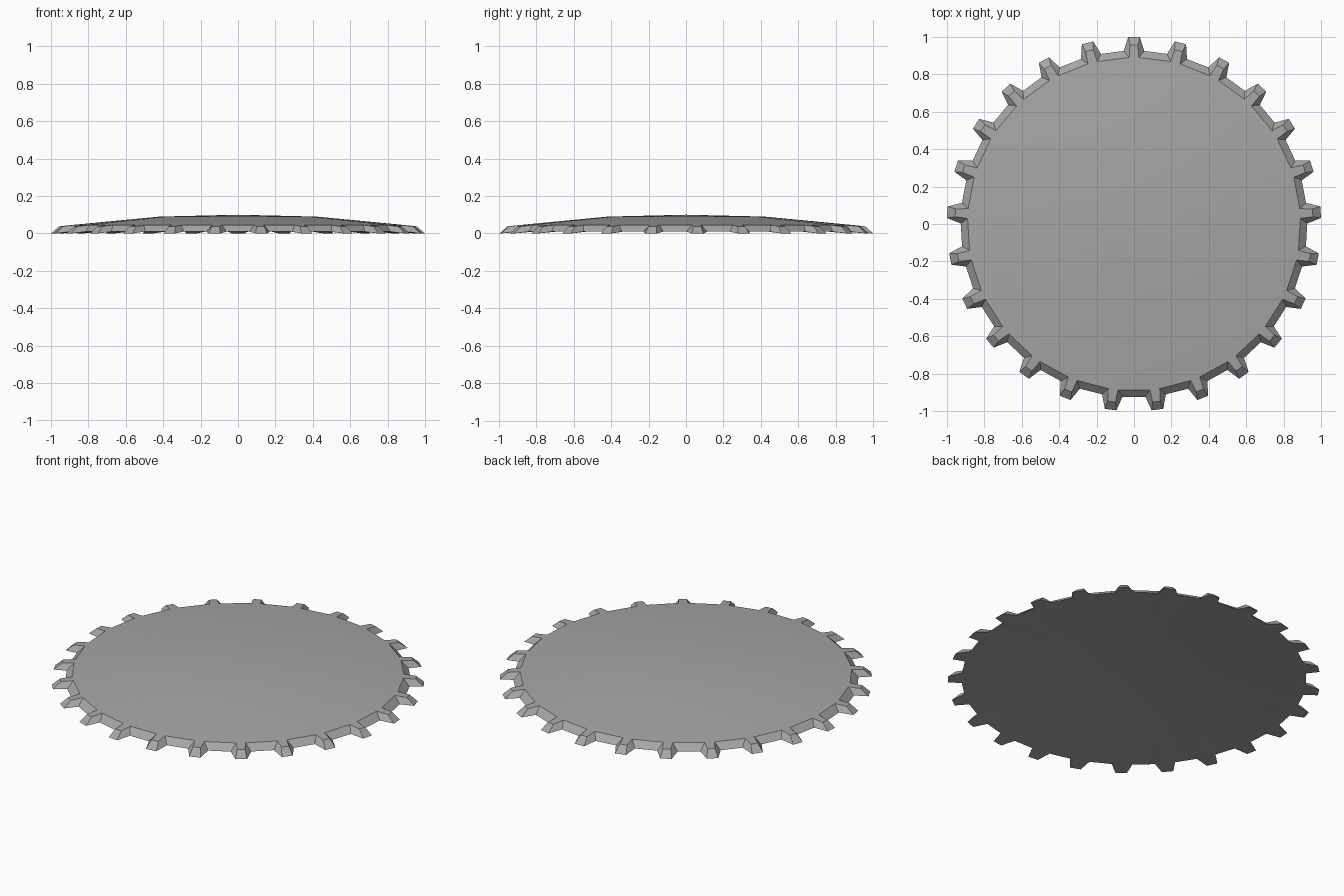
import bpy, bmesh
from math import sin, cos, pi, radians
from mathutils import Matrix, Vector

TEETH = 25

cube = bpy.data.objects.get("Cube")
if cube:
    bpy.data.objects.remove(cube, do_unlink=True)

# Plain grey metal
grey = bpy.data.materials.new("grey metal")
grey.use_nodes = True
colour = (0.38, 0.38, 0.38, 1)
grey.diffuse_color = colour
grey.node_tree.nodes["Principled BSDF"].inputs["Base Color"].default_value = colour


def toothed_loop(bm, base, tip):
    """Closed gear outline; base and tip are (half width, radius, height)."""
    loop = []
    for i in range(TEETH):
        turn = Matrix.Rotation(-2 * pi * i / TEETH, 3, "Z")
        for side, (w, r, z) in ((-1, base), (-1, tip), (1, tip), (1, base)):
            loop.append(bm.verts.new(turn @ Vector((side * w, r, z))))
    return loop


def round_loop(bm, outline, radius, z):
    """Ring with one vertex below each outline vertex."""
    return [bm.verts.new((*(v.co.xy.normalized() * radius), z)) for v in outline]


def bridge(bm, a, b):
    n = len(a)
    for i in range(n):
        j = (i + 1) % n
        bm.faces.new((a[i], a[j], b[j], b[i]))


def cap(bm, ring, z):
    centre = bm.verts.new((0, 0, z))
    for i, v in enumerate(ring):
        bm.faces.new((v, ring[(i + 1) % len(ring)], centre))


bm = bmesh.new()
# Toothed rim, drafted so that the walls lean inward towards the top
upper = toothed_loop(bm, (0.026, 0.89, 0.045), (0.021, 0.957, 0.038))
lower = toothed_loop(bm, (0.055, 0.925, 0.01), (0.031, 1.0, 0.0))
bridge(bm, upper, lower)

# Shallow dome above, matching hollow below
for outline, rise, top in ((upper, 0.09, 0.10), (lower, 0.055, 0.065)):
    edge = round_loop(bm, outline, 0.87, rise - 0.043)
    middle = round_loop(bm, outline, 0.42, rise)
    bridge(bm, outline, edge)
    bridge(bm, edge, middle)
    cap(bm, middle, top)
bmesh.ops.recalc_face_normals(bm, faces=bm.faces)

mesh = bpy.data.meshes.new("toothed_disc")
bm.to_mesh(mesh)
bm.free()
mesh.materials.append(grey)
disc = bpy.data.objects.new("toothed_disc", mesh)
bpy.context.collection.objects.link(disc)
bpy.context.view_layer.objects.active = disc
disc.select_set(True)
bpy.ops.object.shade_smooth_by_angle(angle=radians(25))
